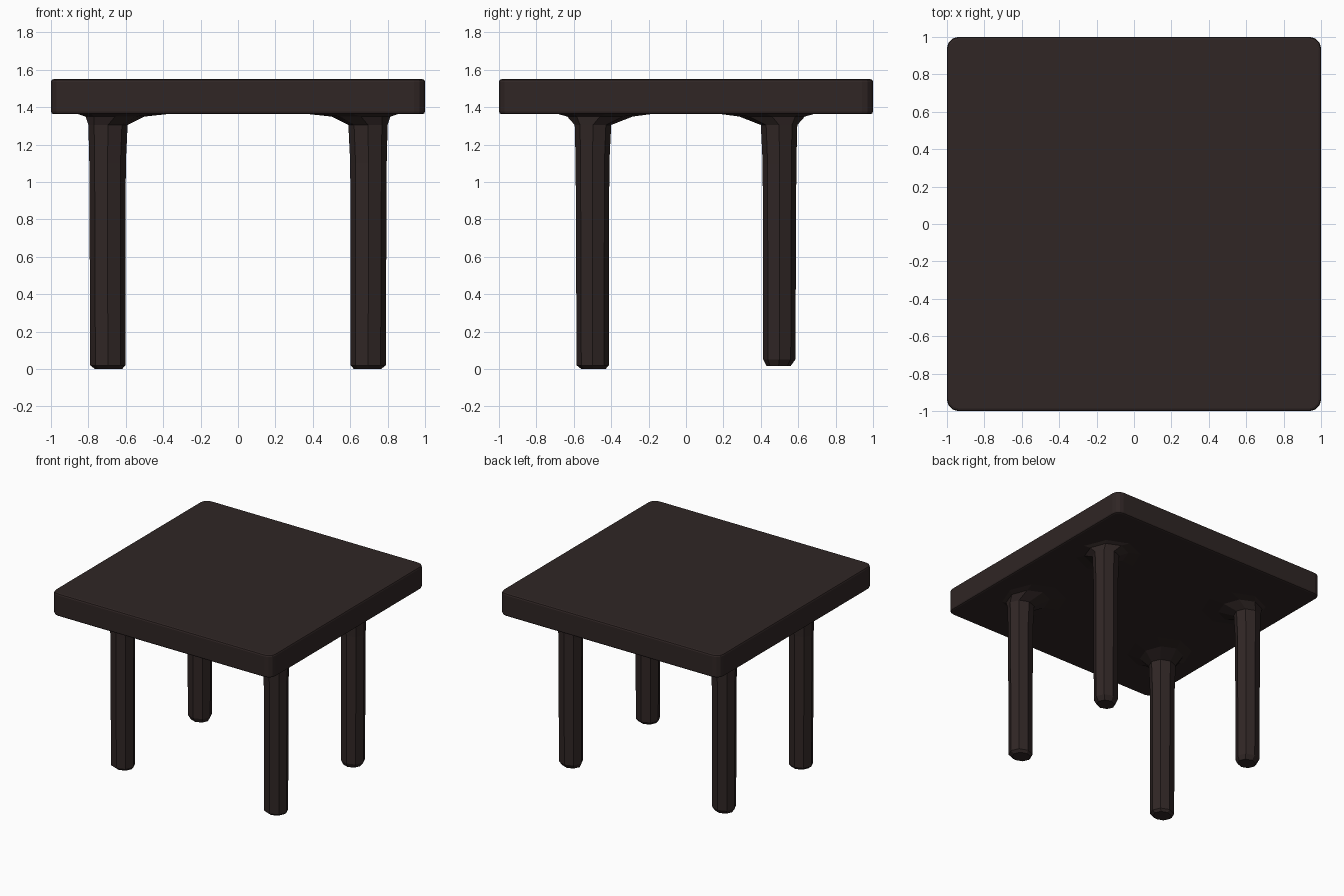
import bpy, bmesh, math

if "Cube" in bpy.data.objects:
    bpy.data.objects.remove(bpy.data.objects["Cube"])

wood = bpy.data.materials.new("dark brown wood")
wood.diffuse_color = (0.029, 0.0190, 0.0180, 1)
wood.use_nodes = True
wood.node_tree.nodes["Principled BSDF"].inputs["Base Color"].default_value = wood.diffuse_color


def finish(bm, name):
    bmesh.ops.recalc_face_normals(bm, faces=bm.faces)
    me = bpy.data.meshes.new(name)
    bm.to_mesh(me)
    bm.free()
    me.materials.append(wood)
    ob = bpy.data.objects.new(name, me)
    bpy.context.collection.objects.link(ob)
    return ob


# Tabletop slab: rounded corners, then small rim bevels
bm = bmesh.new()
bmesh.ops.create_cube(bm, size=1)
z_low, z_high = 1.363, 1.55
for v in bm.verts:
    v.co = (v.co.x * 2, v.co.y * 2, z_high if v.co.z > 0 else z_low)
upright = [e for e in bm.edges if abs(e.verts[0].co.z - e.verts[1].co.z) > 0.1]
bmesh.ops.bevel(bm, geom=upright, offset=0.06, segments=3, profile=0.5, affect='EDGES')
rim = [e for e in bm.edges if abs(e.verts[0].co.z - e.verts[1].co.z) < 0.001]
bmesh.ops.bevel(bm, geom=rim, offset=0.014, segments=2, profile=0.5, affect='EDGES')
finish(bm, "tabletop")


def leg(name, sx, sy, z_foot, chamfer):
    """Eight-sided leg; each ring is z, outer x, inner x, outer y, inner y."""
    rings = [
        (z_foot, .765, .62, .56, .43),
        (z_foot + chamfer, .79, .602, .585, .413),
        (1.10, .795, .60, .59, .41),
        (1.305, .80, .59, .595, .40),
        (1.35, .815, .50, .635, .285),
        (1.368, .87, .33, .70, .15),
    ]
    bm = bmesh.new()
    loops = []
    for z, xo, xi, yo, yi in rings:
        cx, rx, cy, ry = (xo + xi) / 2, (xo - xi) / 2, (yo + yi) / 2, (yo - yi) / 2
        loops.append([bm.verts.new((sx * (cx + rx * math.cos(i * math.pi / 4)),
                                    sy * (cy + ry * math.sin(i * math.pi / 4)), z))
                      for i in range(8)])
    for a, b in zip(loops, loops[1:]):
        for i in range(8):
            j = (i + 1) % 8
            bm.faces.new((a[i], a[j], b[j], b[i]))
    bm.faces.new(loops[0])
    bm.faces.new(loops[-1])
    finish(bm, name)


# Four legs; the back pair is slightly shorter
for sx, side in ((-1, "left"), (1, "right")):
    leg("front_leg_" + side, sx, -1, 0.0, 0.02)
    leg("back_leg_" + side, sx, 1, 0.017, 0.035)
